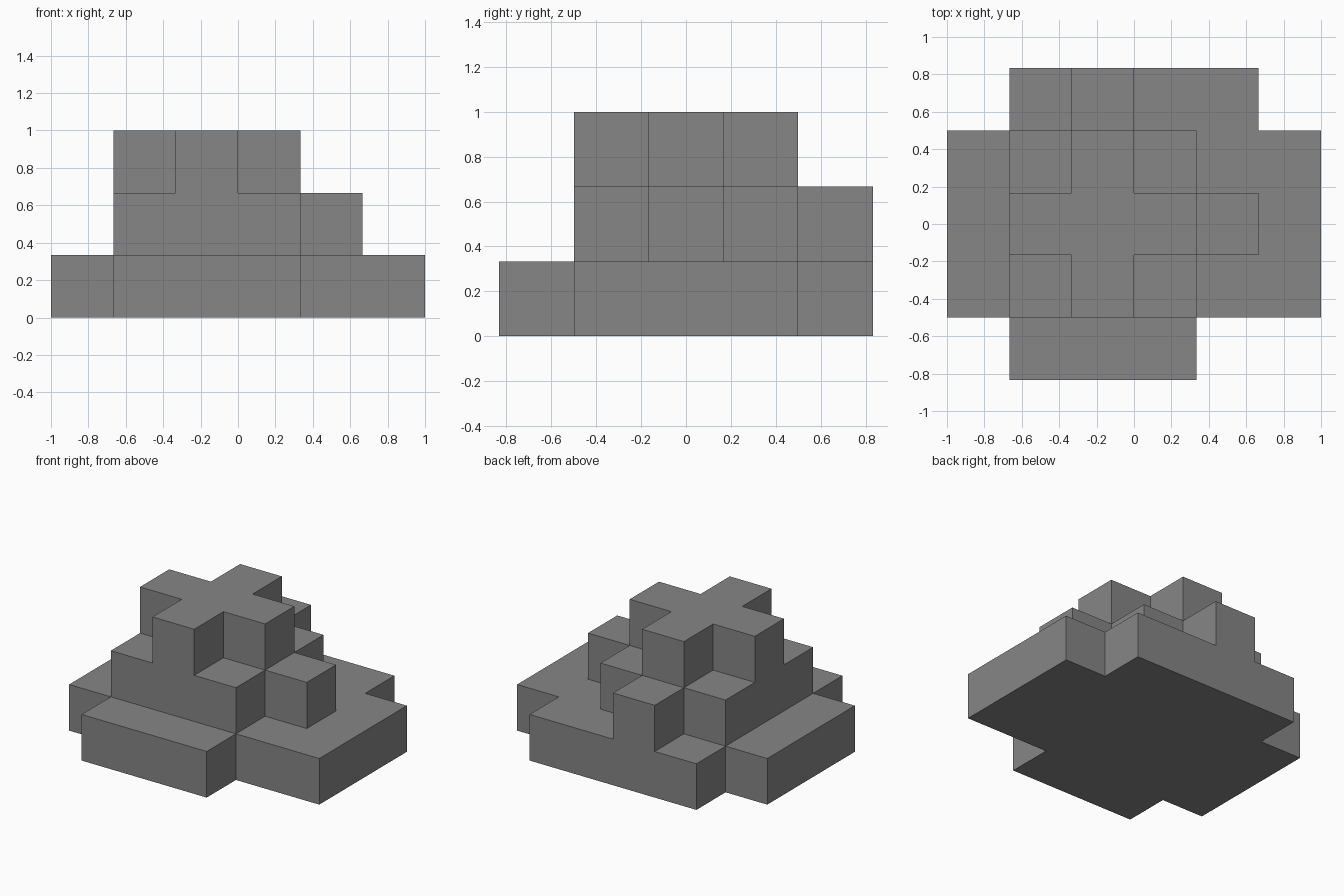
import bpy
import bmesh

default_cube = bpy.data.objects.get("Cube")
if default_cube:
    bpy.data.objects.remove(default_cube, do_unlink=True)

UNIT = 1 / 3  # edge length of one block

# Single stone grey colour
GREY = (0.24, 0.24, 0.24, 1.0)
stone = bpy.data.materials.new("stone_grey")
stone.use_nodes = True
stone.diffuse_color = GREY
stone.node_tree.nodes["Principled BSDF"].inputs["Base Color"].default_value = GREY


def add_tier(name, level, outline):
    """Extrude an outline, given in blocks, into a tier one block tall."""
    bm = bmesh.new()
    bottom = bm.faces.new([bm.verts.new((x * UNIT, y * UNIT, level * UNIT))
                           for x, y in outline])
    raised = bmesh.ops.extrude_face_region(bm, geom=[bottom], use_keep_orig=True)
    top_verts = [v for v in raised["geom"] if isinstance(v, bmesh.types.BMVert)]
    bmesh.ops.translate(bm, verts=top_verts, vec=(0, 0, UNIT))
    bmesh.ops.recalc_face_normals(bm, faces=bm.faces)
    mesh = bpy.data.meshes.new(name)
    bm.to_mesh(mesh)
    bm.free()
    mesh.materials.append(stone)
    tier = bpy.data.objects.new(name, mesh)
    bpy.context.collection.objects.link(tier)
    return tier


# Wide base with a front step and a broader back step
add_tier("base_tier", 0, [
    (-3, -1.5), (-2, -1.5), (-2, -2.5), (1, -2.5), (1, -1.5), (3, -1.5),
    (3, 1.5), (2, 1.5), (2, 2.5), (-2, 2.5), (-2, 1.5), (-3, 1.5)])

# Square middle with one block jutting out at the side and one at the back
add_tier("middle_tier", 1, [
    (-2, -1.5), (1, -1.5), (1, -.5), (2, -.5), (2, .5), (1, .5),
    (1, 1.5), (0, 1.5), (0, 2.5), (-1, 2.5), (-1, 1.5), (-2, 1.5)])

# Cross-shaped top
add_tier("top_cross", 2, [
    (-1, -1.5), (0, -1.5), (0, -.5), (1, -.5), (1, .5), (0, .5),
    (0, 1.5), (-1, 1.5), (-1, .5), (-2, .5), (-2, -.5), (-1, -.5)])
